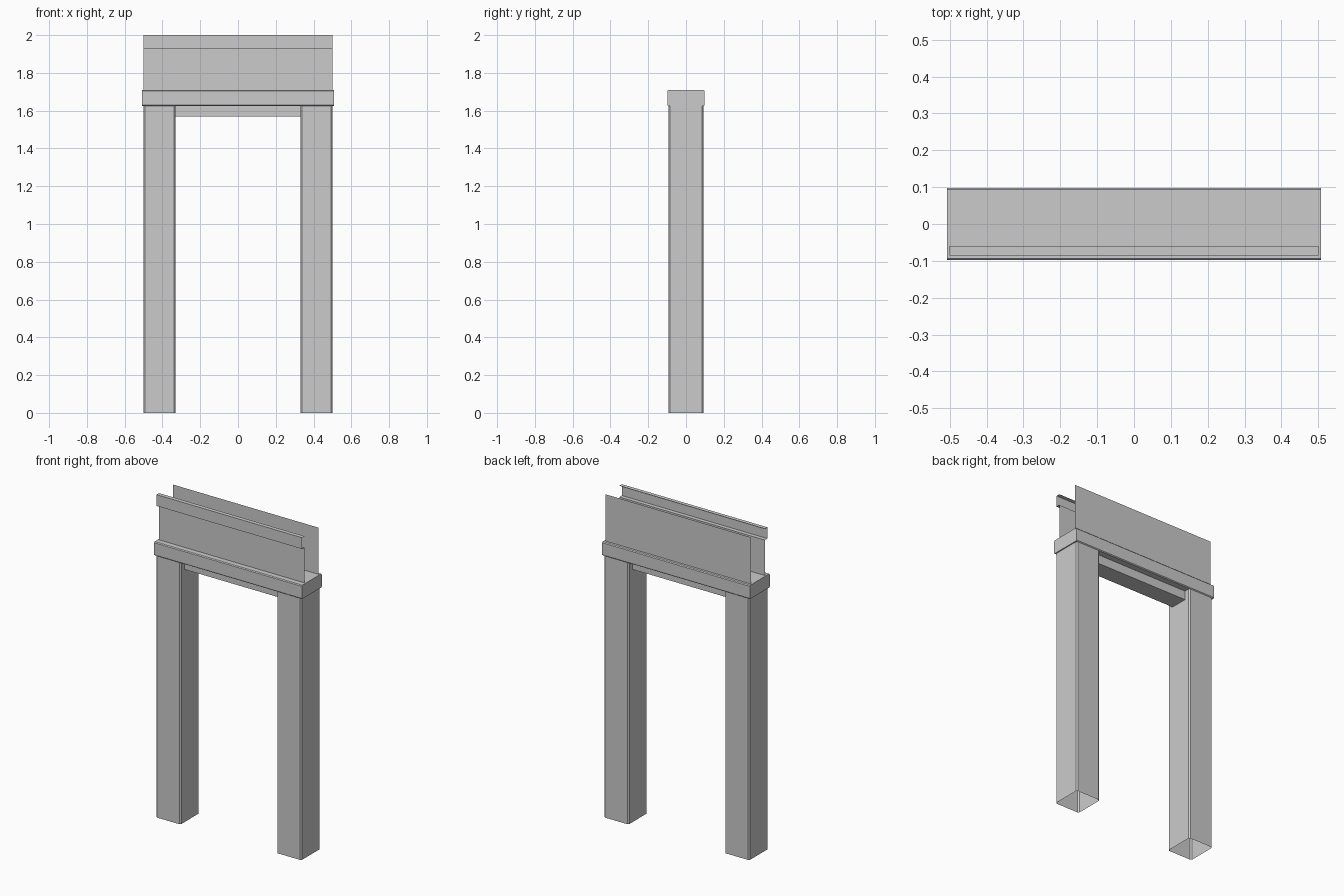
import bpy

# Remove the default cube
cube = bpy.data.objects.get("Cube")
if cube:
    bpy.data.objects.remove(cube, do_unlink=True)

grey = bpy.data.materials.new("plain_grey")
grey.use_nodes = True
colour = (0.6, 0.6, 0.6, 1)
grey.diffuse_color = colour
grey.node_tree.nodes["Principled BSDF"].inputs["Base Color"].default_value = colour


def add_mesh(name, verts, faces):
    mesh = bpy.data.meshes.new(name)
    mesh.from_pydata(verts, [], faces)
    mesh.materials.append(grey)
    obj = bpy.data.objects.new(name, mesh)
    bpy.context.collection.objects.link(obj)
    return obj


def chamfered(a0, a1, b0, b1, c):
    """Counter-clockwise rectangle with cut corners."""
    return [(a0 + c, b0), (a1 - c, b0), (a1, b0 + c), (a1, b1 - c),
            (a1 - c, b1), (a0 + c, b1), (a0, b1 - c), (a0, b0 + c)]


def extrude(name, profile, start, end, place, closed=True, caps=False):
    """Sweep a 2D profile between two stations; place(p, t) gives the 3D point."""
    n = len(profile)
    verts = [place(p, t) for t in (start, end) for p in profile]
    faces = [(i, (i + 1) % n, (i + 1) % n + n, i + n)
             for i in range(n if closed else n - 1)]
    if caps:
        faces += [tuple(reversed(range(n))), tuple(range(n, 2 * n))]
    return add_mesh(name, verts, faces)


def along_x(p, t):
    return (t, p[0], p[1])


def along_z(p, t):
    return (p[0], p[1], t)


# Hollow legs, open at the foot
for name, x0, x1 in (("left_leg", 0.33, 0.5), ("right_leg", -0.5, -0.33)):
    extrude(name, chamfered(x0, x1, -0.093, 0.093, 0.008), 0, 1.625, along_z)

# Lintel with eased long edges, and the narrower soffit below it
extrude("lintel", chamfered(-0.098, 0.098, 1.625, 1.71, 0.005),
        -0.507, 0.507, along_x, caps=True)
extrude("soffit", [(-0.055, 1.57), (0.055, 1.57), (0.055, 1.625), (-0.055, 1.625)],
        -0.33, 0.33, along_x, caps=True)

# Thin front fascia with a projecting channel along its top
extrude("front_fascia",
        [(-0.06, 2.0), (-0.085, 2.0), (-0.085, 1.93), (-0.06, 1.93), (-0.06, 1.71)],
        -0.5, 0.5, along_x, closed=False)

# Thin plain back panel
extrude("back_panel", [(0.078, 1.71), (0.078, 2.0)], -0.5, 0.5, along_x, closed=False)
